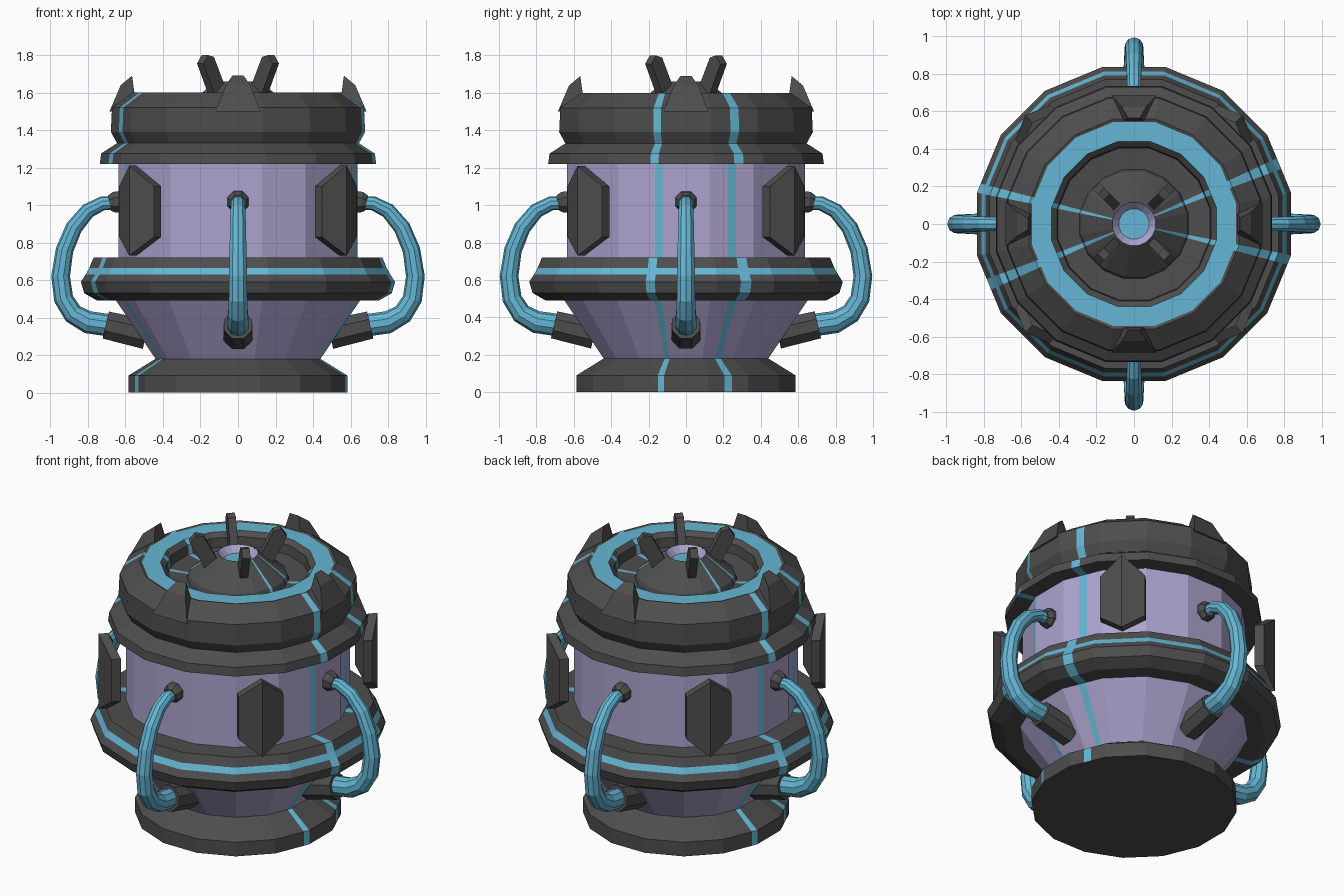
import bpy, bmesh
from math import radians, cos, sin, floor
from mathutils import Matrix, Vector

if "Cube" in bpy.data.objects:
    bpy.data.objects.remove(bpy.data.objects["Cube"])

DARK, LILAC, BLUE = 0, 1, 2
mats = []
for name, col in (("dark_metal", (0.075, 0.075, 0.075, 1)),
                  ("lilac_shell", (0.42, 0.37, 0.62, 1)),
                  ("blue_glow", (0.13, 0.47, 0.66, 1))):
    m = bpy.data.materials.new(name)
    m.diffuse_color = col
    m.use_nodes = True
    m.node_tree.nodes["Principled BSDF"].inputs["Base Color"].default_value = m.diffuse_color
    mats.append(m)

# Sixteen-sided outline, plus the edges of the four radial stripes
STRIPES = [(a + t, b + t) for t in (0, 180) for a, b in ((-14.8, -11.25), (20.5, 24.7))]
ANGLES = sorted({round(a % 360, 3) for a in
                 [11.25 + 22.5 * k for k in range(16)] + [e for s in STRIPES for e in s]})


def finish(name, bm):
    me = bpy.data.meshes.new(name)
    bm.to_mesh(me)
    bm.free()
    for m in mats:
        me.materials.append(m)
    ob = bpy.data.objects.new(name, me)
    bpy.context.collection.objects.link(ob)
    return ob


def lathe(name, profile, mat=DARK, bands={}, plain=()):
    """Revolve (flat radius, z) points; bands recolours segments, plain ones get no stripe."""
    bm = bmesh.new()
    rings = []
    for r, z in profile:
        ring = []
        for a in ANGLES:
            mid = 22.5 * floor((a + 11.25) / 22.5)
            rr = r / cos(radians(a - mid))
            ring.append(bm.verts.new((rr * cos(radians(a)), rr * sin(radians(a)), z)))
        rings.append(ring)
    n = len(ANGLES)
    for i in range(len(rings) - 1):
        for j in range(n):
            k = (j + 1) % n
            nxt = ANGLES[k] + (360 if k == 0 else 0)
            c = (ANGLES[j] + nxt) / 2
            f = bm.faces.new((rings[i][j], rings[i][k], rings[i + 1][k], rings[i + 1][j]))
            on = any(s < c < e or s < c - 360 < e for s, e in STRIPES)
            f.material_index = BLUE if on and i not in plain else bands.get(i, mat)
    bmesh.ops.remove_doubles(bm, verts=bm.verts, dist=1e-5)
    return finish(name, bm)


def around(name, build, mat, start=0):
    """Four copies of a part built along +x, turned about z."""
    for k in range(4):
        bm = bmesh.new()
        build(bm)
        bmesh.ops.recalc_face_normals(bm, faces=bm.faces)
        for f in bm.faces:
            f.material_index = mat
        bm.transform(Matrix.Rotation(radians(start + 90 * k), 4, 'Z'))
        finish(f"{name}_{k + 1}", bm)


def tube(path, sides=8):
    """Capped tube through (x, z, radius) points in the xz plane."""
    def build(bm):
        pts = [Vector((x, 0, z)) for x, z, _ in path]
        rings = []
        for i, p in enumerate(pts):
            t = (pts[min(i + 1, len(pts) - 1)] - pts[max(i - 1, 0)]).normalized()
            side = Vector((0, 1, 0))
            up = t.cross(side)
            rad = path[i][2]
            rings.append([bm.verts.new(p + rad * (side * cos(a) + up * sin(a)))
                          for a in (radians(360 * (s + 0.5) / sides) for s in range(sides))])
        for a, b in zip(rings, rings[1:]):
            for s in range(sides):
                q = (s + 1) % sides
                bm.faces.new((a[s], a[q], b[q], b[s]))
        bm.faces.new(rings[0])
        bm.faces.new(rings[-1])
    return build


def prism(pts, offset):
    """Polygon extruded by an offset vector."""
    def build(bm):
        f = bm.faces.new([bm.verts.new(p) for p in pts])
        ext = bmesh.ops.extrude_face_region(bm, geom=[f], use_keep_orig=True)
        moved = [g for g in ext["geom"] if isinstance(g, bmesh.types.BMVert)]
        bmesh.ops.translate(bm, verts=moved, vec=offset)
    return build


def hull(pts):
    def build(bm):
        bmesh.ops.convex_hull(bm, input=[bm.verts.new(p) for p in pts])
        bmesh.ops.dissolve_limit(bm, angle_limit=0.01, verts=bm.verts, edges=bm.edges)
    return build


# Body, bottom to top
lathe("base", [(0, 0), (.585, 0), (.585, .09), (.44, .18)], plain=(0,))
lathe("lower_bowl", [(.44, .18), (.65, .49)], LILAC)
lathe("waist_ring", [(.65, .49), (.75, .49), (.82, .53), (.838, .59), (.812, .63),
                     (.793, .665), (.77, .72), (.637, .72)], bands={4: BLUE})
lathe("drum", [(.637, .72), (.637, 1.22)], LILAC)
lathe("lid", [(.637, 1.22), (.737, 1.22), (.73, 1.275), (.645, 1.33), (.678, 1.39),
              (.672, 1.52), (.56, 1.6), (.545, 1.595), (.44, 1.595), (.41, 1.57),
              (.405, 1.51), (.29, 1.5)], bands={7: BLUE})
lathe("nozzle_cone", [(.29, 1.5), (.28, 1.53), (.115, 1.66)])
lathe("nozzle_mouth", [(.115, 1.66), (.08, 1.62), (0, 1.62)], LILAC, {1: BLUE}, (0, 1))

# Four hoses with their sockets
around("hose", tube([(.64, 1.01, .036), (.72, 1.01, .038), (.80, .97, .041), (.875, .88, .045),
                     (.925, .76, .047), (.946, .62, .05), (.93, .50, .052), (.88, .42, .055),
                     (.80, .375, .06), (.66, .355, .06)], 10), BLUE)
around("upper_socket", tube([(.61, 1.02, .062), (.66, 1.015, .06), (.685, 1.01, .045)]), DARK)
around("lower_socket", tube([(.49, .31, .085), (.705, .36, .08)]), DARK)

# Chevron plates standing off the drum
def plate(bm):
    for s in (-1, 1):
        prism([(.765, 0, .73), (.71, s * .131, .83), (.71, s * .131, 1.1), (.765, 0, 1.21)],
              (.055, 0, 0))(bm)
    bmesh.ops.remove_doubles(bm, verts=bm.verts, dist=1e-5)
    inner = [f for f in bm.faces if all(abs(v.co.y) < 1e-4 for v in f.verts)]
    bmesh.ops.delete(bm, geom=inner, context='FACES')


around("side_plate", plate, DARK, 45)

# Horns on the lid rim
around("rim_horn", hull([(r, s * y, z) for s in (-1, 1) for r, y, z in
                         ((.685, .12, 1.5), (.64, .1, 1.5), (.55, .06, 1.58),
                          (.625, .065, 1.64), (.565, .03, 1.69))]), DARK)

# Claws around the nozzle
around("nozzle_claw", prism([(.12, -.024, 1.63), (.19, -.024, 1.57), (.285, -.024, 1.755),
                             (.25, -.024, 1.8), (.205, -.024, 1.79)], (0, .048, 0)), DARK, 45)
